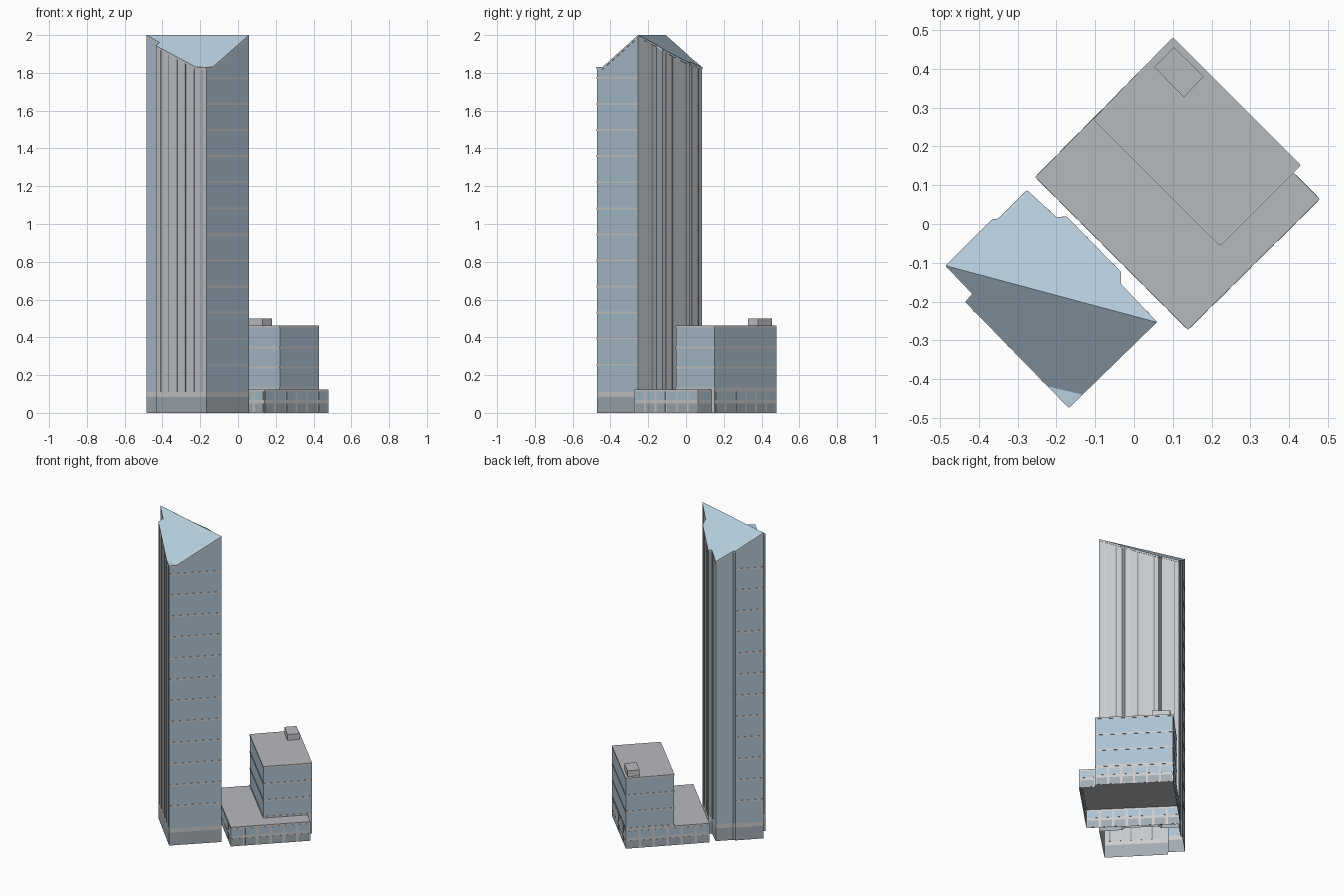
import bpy
from mathutils import Vector

if "Cube" in bpy.data.objects:
    bpy.data.objects.remove(bpy.data.objects["Cube"])


def material(name, r, g, b):
    m = bpy.data.materials.new(name)
    m.diffuse_color = (r, g, b, 1)
    m.use_nodes = True
    m.node_tree.nodes["Principled BSDF"].inputs["Base Color"].default_value = m.diffuse_color
    return m


GLASS = material("blue_glass", 0.42, 0.54, 0.64)
ROOF_GLASS = material("roof_glass", 0.48, 0.63, 0.74)
PALE = material("pale_cladding", 0.56, 0.58, 0.60)
WHITE = material("white_trim", 0.74, 0.74, 0.73)
DARK = material("dark_groove", 0.27, 0.31, 0.35)
PLINTH = material("plinth", 0.36, 0.41, 0.45)
ROOF = material("grey_roof", 0.47, 0.49, 0.51)


def make(name, verts, faces, mats, idx=None):
    me = bpy.data.meshes.new(name)
    me.from_pydata(verts, [], faces)
    for m in mats:
        me.materials.append(m)
    if idx:
        me.polygons.foreach_set("material_index", idx)
    me.update()
    ob = bpy.data.objects.new(name, me)
    bpy.context.collection.objects.link(ob)
    return ob


def shell(name, pts, z0, ztop, mats, wall_idx=None, tops=None, top_idx=0):
    """Open-bottomed walls round a counter-clockwise plan, with top polygons."""
    n = len(pts)
    verts = [(x, y, z0) for x, y in pts] + [(x, y, ztop(x, y)) for x, y in pts]
    faces = [(i, (i + 1) % n, (i + 1) % n + n, i + n) for i in range(n)]
    idx = list(wall_idx or [0] * n)
    for t in (tops if tops is not None else [range(n)]):
        faces.append([i + n for i in t])
        idx.append(top_idx)
    return make(name, verts, faces, mats, idx)


BOX = [(0, 3, 2, 1), (4, 5, 6, 7), (0, 1, 5, 4), (1, 2, 6, 5), (2, 3, 7, 6), (3, 0, 4, 7)]


def strips(name, items, mat, depth=0.003):
    """Thin boxes on wall edges: (a, b, t0, t1, low(x,y), high(x,y))."""
    verts, faces = [], []
    for a, b, t0, t1, low, high in items:
        a, b = Vector(a), Vector(b)
        d = (b - a).normalized()
        out = Vector((d.y, -d.x)) * depth
        p, q = a.lerp(b, t0), a.lerp(b, t1)
        k = len(verts)
        for f in (low, high):
            verts += [(*(s + o), f(*s)) for s, o in ((p, out), (q, out), (q, -out), (p, -out))]
        faces += [[i + k for i in fc] for fc in BOX]
    return make(name, verts, faces, [mat])


def at(z):
    return lambda x, y: z


def edges(pts):
    return list(zip(pts, pts[1:] + pts[:1]))


# Tower plan and ridged roof
plan = [(0.057, -0.253), (-0.036, -0.155), (-0.036, -0.124), (-0.175, 0.018), (-0.2, 0.015),
        (-0.276, 0.085), (-0.35, 0.012), (-0.366, 0.01), (-0.484, -0.108), (-0.415, -0.18),
        (-0.433, -0.201), (-0.22, -0.419), (-0.168, -0.472), (-0.135, -0.44)]


def roof(x, y):
    dist = abs((x - 0.057) * 0.259 + (y + 0.253) * 0.966)
    return max(1.83, 2.0 - 0.732 * dist)


walls = [1, 2, 1, 2, 1, 0, 2, 0, 0, 2, 1, 1, 0, 0]
shell("tower_shaft", plan, 0.11, roof, [GLASS, PALE, DARK, ROOF_GLASS], walls,
      [range(0, 9), (8, 9, 10, 11, 13, 0), (11, 12, 13)], 3)
shell("tower_plinth", plan, 0, at(0.083), [PLINTH], tops=[])
shell("tower_plinth_band", plan, 0.083, at(0.11), [WHITE], tops=[])
strips("tower_roof_coping", [(a, b, 0, 1, lambda x, y: roof(x, y) - 0.012, roof)
                             for a, b in edges(plan)], PALE, 0.002)

# Floor bands on the two banded glass faces
south_east = (plan[12], plan[0])
north_west = (plan[7], plan[8])
strips("tower_floor_bands", [(*e, 0, 1, at(0.25 + 0.138 * i), at(0.26 + 0.138 * i))
                             for e in (south_east, north_west) for i in range(12)], WHITE, 0.002)

# Vertical ribs and grooves on the clad faces
faces_clad = [(plan[10], plan[12], 6), (plan[2], plan[3], 4), (plan[0], plan[1], 2), (plan[4], plan[5], 2)]
ribs, grooves = [], []
for a, b, n in faces_clad:
    for i in range(n):
        c = (i + 0.5) / n
        w = 0.004 / (Vector(b) - Vector(a)).length
        (ribs if i % 2 == 0 else grooves).append((a, b, c - w, c + w, at(0.11), lambda x, y: roof(x, y) - 0.012))
strips("tower_ribs", ribs, WHITE, 0.003)
strips("tower_grooves", grooves, DARK, 0.0015)

# Podium with a two-row window grid
podium = [(-0.255, 0.121), (0.139, -0.273), (0.479, 0.064), (0.41, 0.134), (0.428, 0.152), (0.1, 0.479)]
shell("podium", podium, 0, at(0.125), [WHITE, ROOF], top_idx=1)
upper_row, lower_row = [], []
for a, b in edges(podium):
    n = max(1, round((Vector(b) - Vector(a)).length / 0.08))
    if (Vector(b) - Vector(a)).length < 0.05:
        continue
    for i in range(n):
        t0, t1 = (i + 0.09) / n, (i + 0.91) / n
        upper_row.append((a, b, t0, t1, at(0.068), at(0.113)))
        lower_row.append((a, b, t0, t1, at(0.004), at(0.05)))
strips("podium_upper_windows", upper_row, GLASS, 0.001)
strips("podium_lower_windows", lower_row, PLINTH, 0.001)

# Mid-rise block over the podium
block = [(-0.103, 0.27), (0.222, -0.054), (0.428, 0.152), (0.1, 0.479)]
shell("block", block, 0.125, at(0.462), [GLASS, ROOF], top_idx=1)
strips("block_floor_bands", [(a, b, 0, 1, at(z), at(z + 0.01))
                             for a, b in edges(block) for z in (0.125, 0.235, 0.342, 0.452)], WHITE, 0.002)

# Rooftop plant room
plant = [(0.052, 0.405), (0.129, 0.327), (0.18, 0.381), (0.103, 0.456)]
shell("plant_room", plant, 0.46, at(0.5), [PALE, ROOF], top_idx=1)
